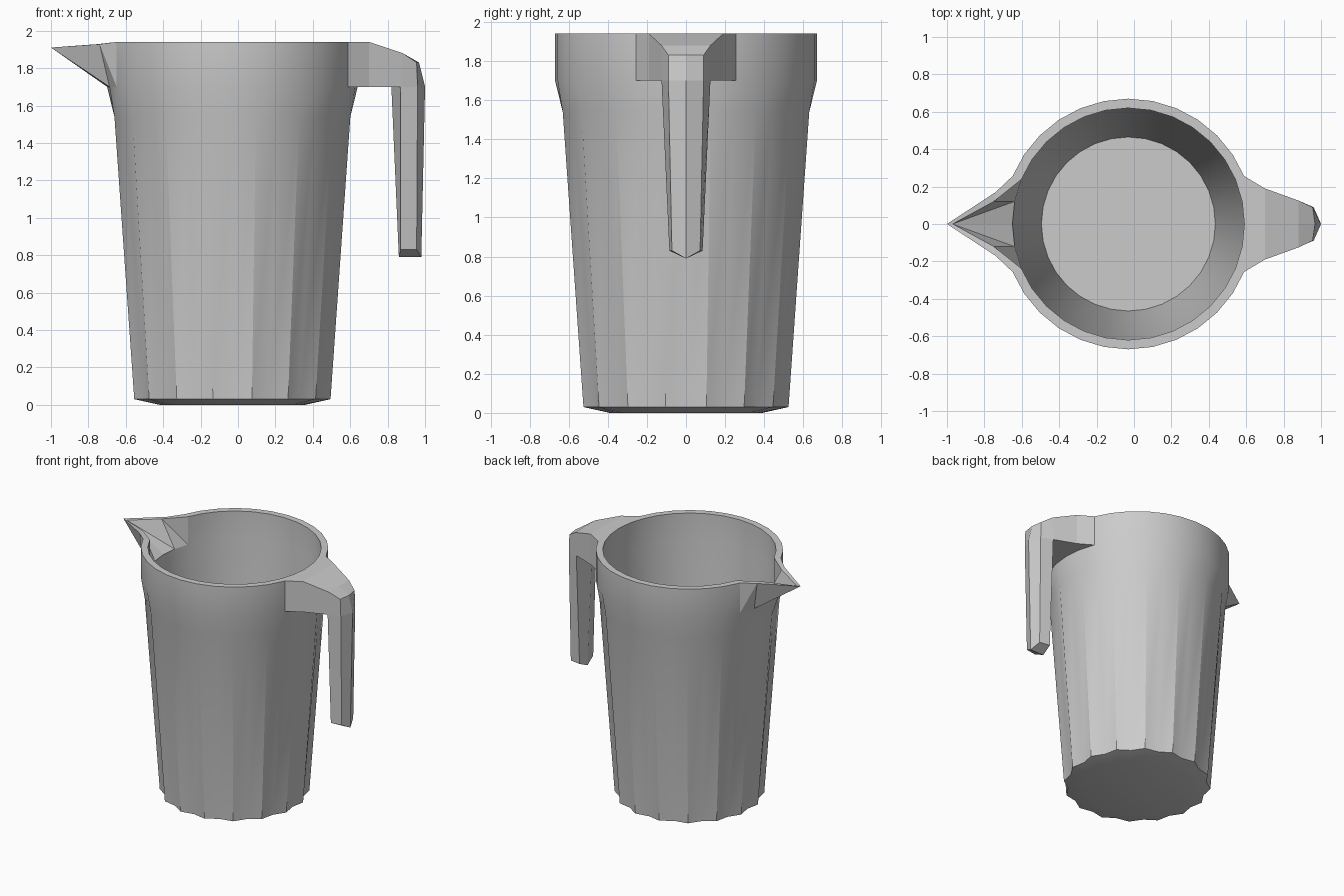
import bpy, bmesh, math
from mathutils import Vector

if "Cube" in bpy.data.objects:
    bpy.data.objects.remove(bpy.data.objects["Cube"])

N = 32          # sides of the round body
CX = -0.03      # body axis


def ring_pt(i, r, z):
    a = 2 * math.pi * i / N
    return Vector((CX + r * math.cos(a), r * math.sin(a), z))


def finish(bm, name, smooth):
    bmesh.ops.recalc_face_normals(bm, faces=bm.faces)
    me = bpy.data.meshes.new(name)
    bm.to_mesh(me)
    bm.free()
    ob = bpy.data.objects.new(name, me)
    bpy.context.collection.objects.link(ob)
    if smooth:
        bpy.ops.object.select_all(action='DESELECT')
        ob.select_set(True)
        bpy.context.view_layer.objects.active = ob
        bpy.ops.object.shade_smooth_by_angle(angle=math.radians(30))
    return ob


def mirrored(name, pts, faces):
    """Build a part from its +y half and mirror it across y = 0."""
    bm = bmesh.new()
    for s in (1, -1):
        v = {k: bm.verts.new((p[0], s * p[1], p[2])) for k, p in pts.items()}
        for f in faces:
            names = f.split()
            bm.faces.new([v[k] for k in (names if s > 0 else names[::-1])])
    bmesh.ops.remove_doubles(bm, verts=bm.verts, dist=0.0005)
    return finish(bm, name, False)


# Body: fluted outside, plain conical inside; (valley radius, tooth radius, z)
profile = [(0.39, 0.39, 0), (0.505, 0.535, 0.03), (0.622, 0.643, 1.54),
           (0.67, 0.67, 1.70), (0.67, 0.67, 1.94), (0.62, 0.62, 1.94),
           (0.62, 0.62, 1.72), (0.465, 0.465, 0.05)]
bm = bmesh.new()
rings = [[bm.verts.new(ring_pt(i, (a, b)[i % 2], z)) for i in range(N)]
         for a, b, z in profile]
for k in range(len(rings) - 1):
    for i in range(N):
        if k in (3, 4, 5) and 14 <= i <= 17:   # opening for the spout
            continue
        j = (i + 1) % N
        bm.faces.new((rings[k][i], rings[k][j], rings[k + 1][j], rings[k + 1][i]))
bm.faces.new(rings[0][::-1])
bm.faces.new(rings[-1])
finish(bm, "jug_body", True)

# Spout: pointed lip filling the opening
sp = {
    "o2": ring_pt(14, 0.67, 1.94), "i2": ring_pt(14, 0.62, 1.94),
    "p2": ring_pt(14, 0.67, 1.70), "p1": ring_pt(15, 0.67, 1.70),
    "p0": (CX - 0.67, 0, 1.70),
    "q2": ring_pt(14, 0.62, 1.72), "q1": ring_pt(15, 0.62, 1.72),
    "q0": (CX - 0.62, 0, 1.72),
    "m": (-0.74, 0.17, 1.928), "n": (-0.75, 0.12, 1.928),
    "t": (-1.0, 0, 1.91), "u": (-0.97, 0, 1.905),
}
mirrored("spout", sp, [
    "o2 m p2", "m p1 p2", "m t p1", "t p0 p1",        # outside
    "o2 i2 n m", "m n u t",                           # rim
    "i2 q2 n", "q2 q1 n", "n q1 u", "u q1 q0"])       # channel

# Handle: bridge from the rim, bent down into an open-ended six-sided grip
hp = {
    "a0": (CX + 0.67, 0, 1.94), "a1": ring_pt(1, 0.67, 1.94), "a2": ring_pt(2, 0.67, 1.94),
    "b0": (CX + 0.67, 0, 1.70), "b1": ring_pt(1, 0.67, 1.70), "b2": ring_pt(2, 0.67, 1.70),
    "s": (0.70, 0.19, 1.94), "s0": (0.70, 0, 1.94), "sb": (0.70, 0.19, 1.70),
    "c": (0.88, 0.125, 1.88), "c0": (0.88, 0, 1.88),
    "d": (0.955, 0.09, 1.83), "d0": (0.968, 0, 1.83),
    "i": (0.82, 0, 1.70), "k": (0.87, 0.125, 1.70),
    "o": (0.96, 0.09, 1.70), "r": (1.0, 0, 1.70),
    "i2": (0.86, 0, 0.79), "k2": (0.87, 0.085, 0.83),
    "o2": (0.955, 0.072, 0.83), "r2": (0.98, 0, 0.79),
}
mirrored("handle", hp, [
    "a0 s0 s a2 a1", "s0 c0 c s", "c0 d0 d c",        # top
    "a2 s sb b2", "s c k sb", "c d o k", "d d0 r o",  # sides
    "b2 sb k i b0 b1",                                # underside
    "i k k2 i2", "k o o2 k2", "o r r2 o2", "i2 k2 o2 r2"])
